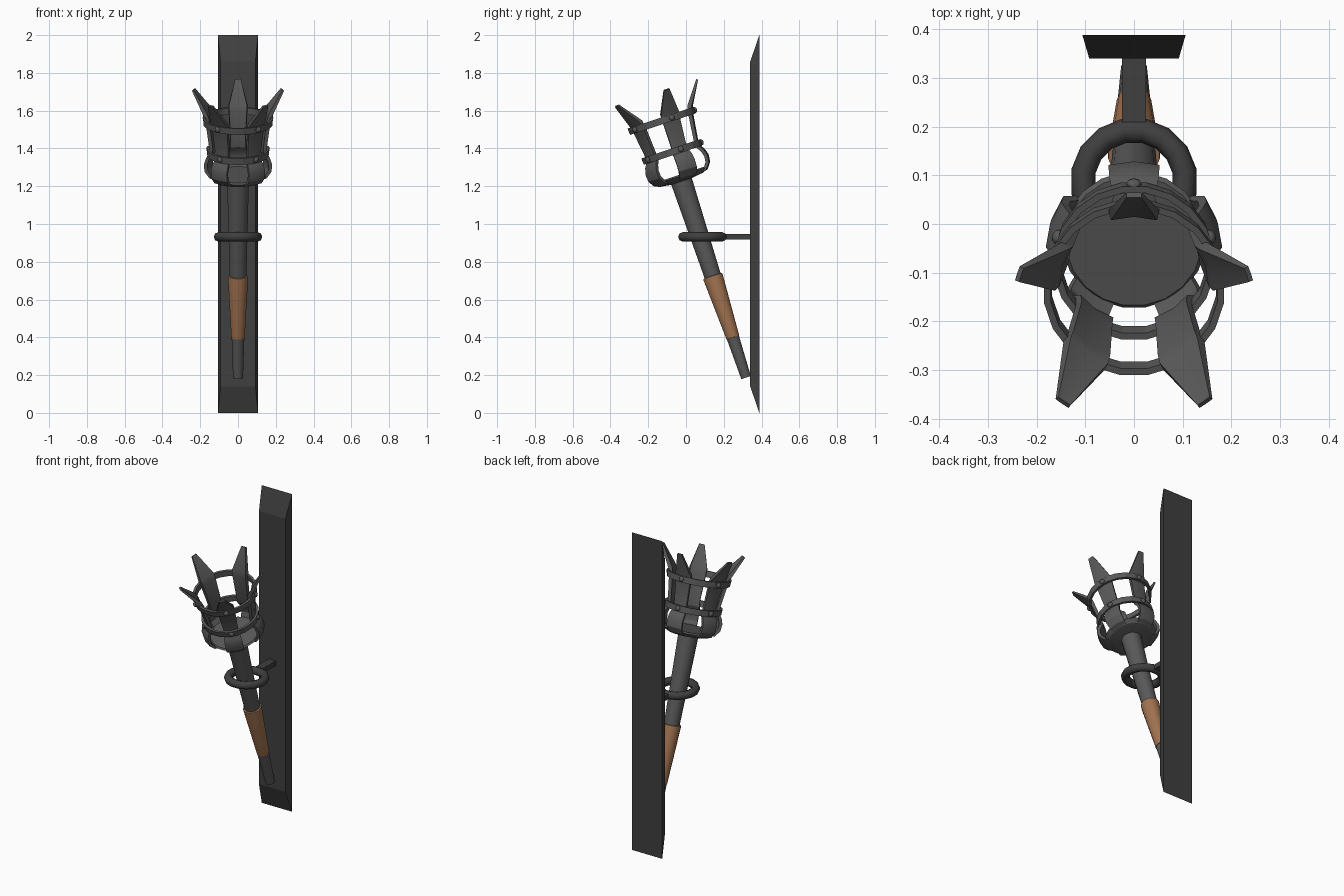
import bpy, bmesh
from math import sin, cos, pi, radians
from mathutils import Matrix, Vector

if "Cube" in bpy.data.objects:
    bpy.data.objects.remove(bpy.data.objects["Cube"])

# Torch frame: local z runs up the tilted shaft
TORCH = Matrix.Translation((0, 0.318, 0.187)) @ Matrix.Rotation(radians(18.2), 4, 'X')


def material(name, rgb):
    m = bpy.data.materials.new(name)
    m.diffuse_color = (*rgb, 1)
    m.use_nodes = True
    m.node_tree.nodes["Principled BSDF"].inputs["Base Color"].default_value = m.diffuse_color
    return m


IRON = material("iron", (0.10, 0.10, 0.10))
DARK = material("dark_iron", (0.05, 0.05, 0.05))
WOOD = material("leather_grip", (0.36, 0.17, 0.08))


def finish(name, bm, mat, matrix=Matrix(), smooth=None):
    bmesh.ops.recalc_face_normals(bm, faces=bm.faces)
    me = bpy.data.meshes.new(name)
    bm.to_mesh(me)
    bm.free()
    ob = bpy.data.objects.new(name, me)
    bpy.context.collection.objects.link(ob)
    me.transform(matrix)
    me.materials.append(mat)
    if smooth:
        bpy.ops.object.select_all(action='DESELECT')
        ob.select_set(True)
        bpy.context.view_layer.objects.active = ob
        bpy.ops.object.shade_smooth_by_angle(angle=radians(smooth))
    return ob


def lathe(name, profile, n, mat, matrix=TORCH, closed=False, smooth=None):
    """Revolve (radius, height) points; cap the ends or close into a ring."""
    bm = bmesh.new()
    rows = [[bm.verts.new((r * sin(2 * pi * (i + .5) / n), r * cos(2 * pi * (i + .5) / n), z))
             for i in range(n)] for r, z in profile]
    pairs = list(zip(rows, rows[1:]))
    if closed:
        pairs.append((rows[-1], rows[0]))
    else:
        bm.faces.new(rows[0])
        bm.faces.new(rows[-1])
    for a, b in pairs:
        for i in range(n):
            j = (i + 1) % n
            bm.faces.new((a[i], a[j], b[j], b[i]))
    return finish(name, bm, mat, matrix, smooth)


# Wall plate with a bevelled front
bm = bmesh.new()
back = [bm.verts.new((x * .106, .388, z)) for x, z in ((-1, 0), (1, 0), (1, 2), (-1, 2))]
front = [bm.verts.new((x * .092, .34, z)) for x, z in ((-1, .14), (1, .14), (1, 1.86), (-1, 1.86))]
bm.faces.new(back)
bm.faces.new(front)
for i in range(4):
    j = (i + 1) % 4
    bm.faces.new((back[i], back[j], front[j], front[i]))
finish("wall_plate", bm, DARK)

# Holder ring and its arm
tube = [(.106 + .025 * cos(a * pi / 4), .025 * sin(a * pi / 4)) for a in range(8)]
lathe("holder_ring", tube, 16, DARK, Matrix.Translation((0, .087, .932)), True, 50)
bm = bmesh.new()
bmesh.ops.create_cube(bm, size=1, matrix=Matrix.Translation((0, .272, .932))
                      @ Matrix.Diagonal((.05, .15, .03, 1)))
finish("holder_arm", bm, DARK)

# Shaft and grip
lathe("shaft", [(.027, 0), (.045, .56), (.059, 1.12)], 16, IRON, smooth=30)
lathe("grip", [(.03, .222), (.036, .224), (.054, .556), (.053, .566), (.046, .568)], 16, WOOD, smooth=30)

# Basket floor
lathe("basket_floor", [(.05, 1.092), (.125, 1.102), (.148, 1.122), (.14, 1.13)], 20, IRON, smooth=30)

# Two hoops around the basket
for name, r, z in (("lower_hoop", .167, 1.257), ("upper_hoop", .187, 1.43)):
    lathe(name, [(r - .003, z - .018), (r, z + .018), (r - .014, z + .018), (r - .017, z - .018)],
          20, IRON, closed=True)

# Clawed straps: height, outer radius, half width, thickness
STRAP = [(1.100, .115, .045, .012), (1.112, .152, .050, .016), (1.145, .177, .052, .018),
         (1.185, .181, .052, .018), (1.220, .170, .050, .018), (1.245, .153, .045, .018),
         (1.275, .152, .042, .018), (1.430, .173, .050, .020), (1.455, .182, .052, .022),
         (1.578, .252, .016, .010)]


def strap(name, turn):
    bm = bmesh.new()
    rows = []
    for k, (z, r, w, th) in enumerate(STRAP):
        p, q = STRAP[max(k - 1, 0)], STRAP[min(k + 1, len(STRAP) - 1)]
        nrm = Vector((q[0] - p[0], p[1] - q[1])).normalized()  # outward (radial, height)
        row = []
        for x, off in ((-1, 0), (0, 0), (1, 0), (1, th), (0, th), (-1, th)):
            rr, zz = r - nrm.x * off, z - nrm.y * off
            drop = w * w / (2 * r) * abs(x)
            row.append(bm.verts.new((x * w * (1 - off * 4), rr - drop, zz)))
        rows.append(row)
    for a, b in zip(rows, rows[1:]):
        for i in range(6):
            j = (i + 1) % 6
            bm.faces.new((a[i], a[j], b[j], b[i]))
    bm.faces.new(rows[0])
    bm.faces.new(rows[-1])
    finish(name, bm, IRON, TORCH @ turn, 25)


for i in range(5):
    turn = Matrix.Rotation(2 * pi * i / 5, 4, 'Z')
    strap(f"claw_strap_{i + 1}", turn)
    # Rivets pinning the strap to both hoops
    for tag, r, z in (("lower", .167, 1.257), ("upper", .187, 1.43)):
        bm = bmesh.new()
        bmesh.ops.create_uvsphere(bm, u_segments=8, v_segments=6, radius=.016)
        finish(f"{tag}_rivet_{i + 1}", bm, IRON,
               TORCH @ turn @ Matrix.Translation((0, r - .002, z)) @ Matrix.Diagonal((1, .7, 1, 1)), 50)
